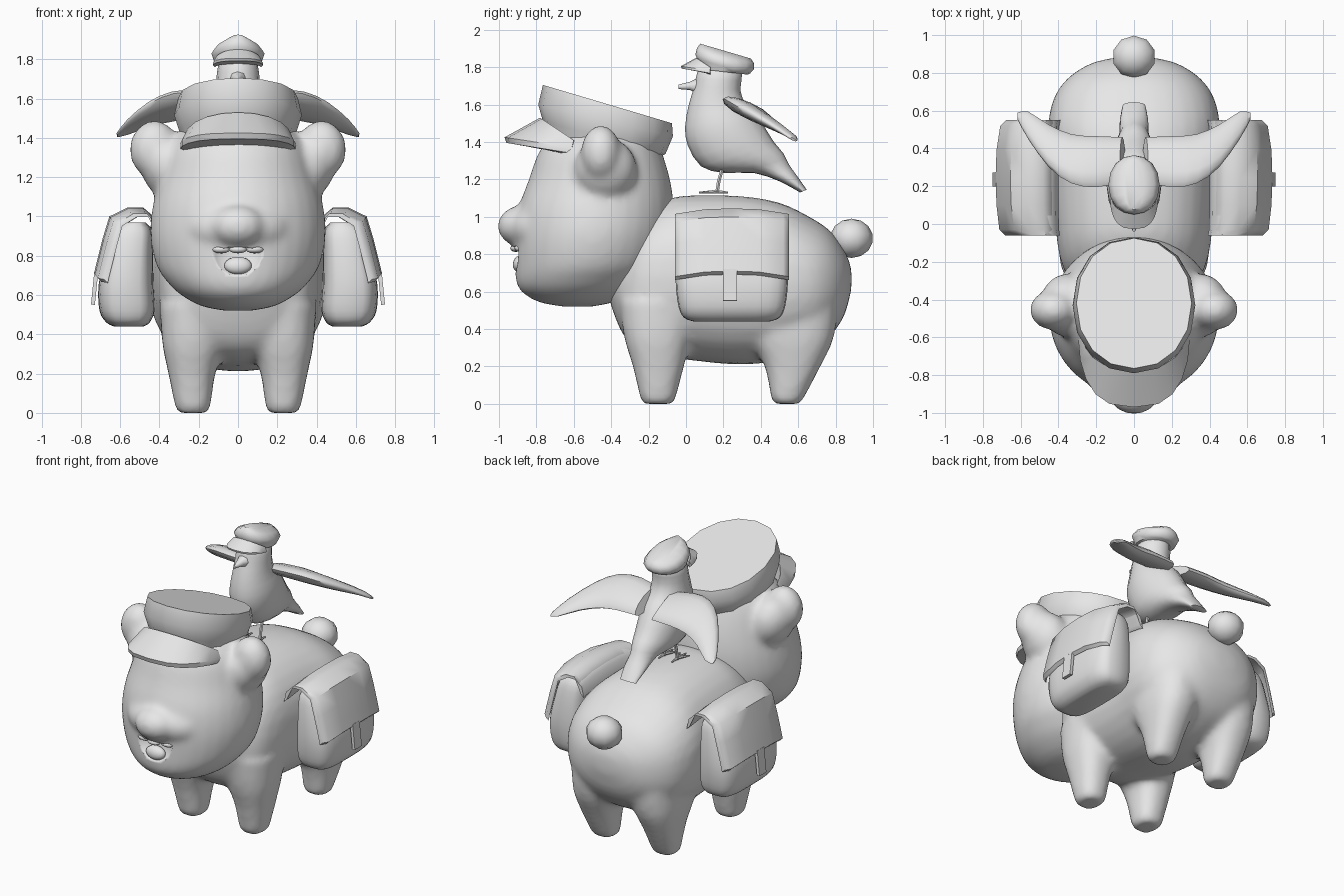
import bpy, bmesh, math
from mathutils import Vector, Matrix

if "Cube" in bpy.data.objects:
    bpy.data.objects.remove(bpy.data.objects["Cube"])

grey = bpy.data.materials.new("plain_grey")
grey.diffuse_color = (0.8, 0.8, 0.8, 1)
grey.use_nodes = True
grey.node_tree.nodes["Principled BSDF"].inputs["Base Color"].default_value = grey.diffuse_color


def finish(name, bm, angle=40):
    """Turn a bmesh into a named, shaded object."""
    bmesh.ops.recalc_face_normals(bm, faces=bm.faces[:])
    mesh = bpy.data.meshes.new(name)
    bm.to_mesh(mesh)
    bm.free()
    mesh.materials.append(grey)
    ob = bpy.data.objects.new(name, mesh)
    bpy.context.collection.objects.link(ob)
    bpy.ops.object.select_all(action='DESELECT')
    ob.select_set(True)
    bpy.context.view_layer.objects.active = ob
    bpy.ops.object.shade_smooth_by_angle(angle=math.radians(angle))
    return ob


def curve_through(rings, steps):
    """Add rings in between along a smooth curve."""
    r = [Vector([*c, *u, *v]) for c, u, v in rings]
    out = []
    for i in range(len(r) - 1):
        a, b, c, d = r[max(i - 1, 0)], r[i], r[i + 1], r[min(i + 2, len(r) - 1)]
        for k in range(steps):
            t = k / steps
            out.append(b + (c - a) * (t / 2) + (a * 2 - b * 5 + c * 4 - d) * (t * t / 2)
                       + (b * 3 - a - c * 3 + d) * (t ** 3 / 2))
    out.append(r[-1])
    return [(q[0:3], q[3:6], q[6:9]) for q in out]


def loft(bm, rings, n=20, power=1.0, steps=1):
    """Skin rings given as (centre, half axis u, half axis v)."""
    def sgn(c):
        return math.copysign(abs(c) ** power, c)
    loops = []
    for c, u, v in curve_through(rings, steps):
        c, u, v = Vector(c), Vector(u), Vector(v)
        ang = [2 * math.pi * i / n for i in range(n)]
        loops.append([bm.verts.new(c + u * sgn(math.cos(a)) + v * sgn(math.sin(a))) for a in ang])
    skin(bm, loops)


def skin(bm, loops):
    n = len(loops[0])
    for a, b in zip(loops, loops[1:]):
        for i in range(n):
            j = (i + 1) % n
            bm.faces.new((a[i], a[j], b[j], b[i]))
    bm.faces.new(loops[0])
    bm.faces.new(loops[-1])


def span(ya, za, yb, zb, rx, x=0):
    """Ring across x, running between two points of the side profile."""
    return ((x, (ya + yb) / 2, (za + zb) / 2), (0, (yb - ya) / 2, (zb - za) / 2), (rx, 0, 0))


def ball(bm, c, r, u=20, v=12, rot=Matrix()):
    bmesh.ops.create_uvsphere(bm, u_segments=u, v_segments=v, radius=1,
                              matrix=Matrix.Translation(c) @ rot @ Matrix.Diagonal((*r, 1)))


def blend(ob, voxel, steps):
    """Fuse overlapping volumes into one soft skin."""
    m = ob.modifiers.new("fuse", 'REMESH')
    m.mode, m.voxel_size, m.use_smooth_shade = 'VOXEL', voxel, True
    s = ob.modifiers.new("soften", 'SMOOTH')
    s.factor, s.iterations = 0.5, steps


# Body with four legs
bm = bmesh.new()
loft(bm, [span(*r) for r in (
    (-.41, .55, -.30, .95, .25), (-.33, .36, -.20, 1.04, .355), (-.20, .27, -.08, 1.10, .40),
    (.05, .23, .05, 1.115, .42), (.30, .21, .30, 1.11, .435), (.52, .235, .50, 1.075, .455),
    (.67, .29, .66, 1.0, .425), (.77, .36, .765, .93, .355), (.84, .46, .835, .84, .255),
    (.87, .55, .87, .77, .16), (.885, .62, .885, .71, .06))], 32, 0.88, 4)
front = ((0, -.23, -.07, .23, .075), (.03, -.245, -.055, .23, .09), (.2, -.285, -.01, .235, .12),
         (.35, -.33, .03, .225, .16), (.55, -.36, .10, .20, .20))
back = ((0, .47, .61, .23, .075), (.03, .455, .63, .23, .09), (.2, .42, .72, .235, .12),
        (.35, .34, .79, .225, .16), (.55, .25, .82, .20, .20))
for leg in (front, back):
    for s in (-1, 1):
        loft(bm, [span(a, z, b, z, rx, s * x) for z, a, b, x, rx in leg], 20, 0.85, 3)
blend(finish("body", bm), 0.022, 7)

# Tail
bm = bmesh.new()
ball(bm, (0, .885, .885), (.118, .115, .105), 10, 7)
finish("tail", bm, 60)

# Head with cheeks, nose and ears
bm = bmesh.new()
loft(bm, [span(a, z, b, z, rx) for z, a, b, rx in (
    (.52, -.66, -.50, .07), (.545, -.79, -.38, .19), (.60, -.88, -.26, .29),
    (.66, -.91, -.19, .355), (.75, -.915, -.12, .415), (.90, -.915, -.075, .447),
    (1.05, -.895, -.065, .435), (1.20, -.84, -.085, .395), (1.35, -.785, -.13, .35),
    (1.44, -.70, -.17, .28), (1.48, -.60, -.25, .18))], 32, 1, 4)
ball(bm, (0, -.76, .94), (.28, .195, .15))
ball(bm, (0, -.89, .95), (.14, .118, .108))
for s in (-1, 1):
    ball(bm, (s * .425, -.455, 1.34), (.128, .108, .15))
    ball(bm, (s * .35, -.43, 1.25), (.145, .17, .18), rot=Matrix.Rotation(s * .4, 4, 'Y'))
head = finish("head", bm)
blend(head, 0.02, 11)

# Mouth opening with a flat upper lip, tongue and teeth
bm = bmesh.new()
ball(bm, (0, -.94, .83), (.15, .09, .14), 28, 20)
for v in bm.verts:
    v.co.z = min(v.co.z, .845 - abs(v.co.x) * .1)
cutter = finish("mouth_cutter", bm)
cutter.hide_render = True
cutter.hide_viewport = True
cut = head.modifiers.new("mouth", 'BOOLEAN')
cut.operation, cut.object = 'DIFFERENCE', cutter
bm = bmesh.new()
ball(bm, (0, -.89, .75), (.07, .035, .045), rot=Matrix.Rotation(-.3, 4, 'X'))
finish("tongue", bm, 60)
bm = bmesh.new()
for x in (-.085, 0, .085):
    ball(bm, (x, -.91 + abs(x) * .25, .832), (.048, .03, .02), 10, 6)
finish("teeth", bm, 60)


def cap(name, centre, k, crown, angle):
    """Peaked cap: tilted crown plus a curved visor, scaled by k."""
    place = Matrix.Translation(centre) @ Matrix.Scale(k, 4)
    bm = bmesh.new()
    loft(bm, [span(*r) for r in crown], 16, 0.95)
    bm.transform(place)
    finish(name + "_crown", bm, angle)
    bm = bmesh.new()
    loops = []
    for i in range(11):
        a = math.pi * i / 10
        c, s = math.cos(a), math.sin(a)
        w = math.copysign(abs(c) ** .7, c)
        loops.append([bm.verts.new(p) for p in (
            (.27 * c, -.17 - .18 * s, -.11 + .12 * s), (.295 * w, -.18 - .36 * s, -.15 + .055 * s),
            (.295 * w, -.18 - .35 * s, -.18 + .055 * s), (.27 * c, -.17 - .14 * s, -.20 + .04 * s))])
    skin(bm, loops)
    bm.transform(place)
    finish(name + "_visor", bm, 35)


base = ((-.30, -.13, .29, -.20, .27), (-.335, -.01, .32, -.185, .295))
cap("large_cap", (0, -.43, 1.52), 1,
    (*base, (-.36, .08, .36, -.09, .325), (-.335, .185, .355, -.02, .305)), 35)
cap("small_cap", (0, .205, 1.846), .43,
    (*base, (-.36, .05, .37, -.13, .315), (-.34, .13, .37, -.06, .25), (-.30, .185, .33, 0, .12)), 60)

# Saddle bags: pouch, folded flap and strap on each side
for s, side in ((1, "right"), (-1, "left")):
    bm = bmesh.new()
    loft(bm, [((s * x, .245, z), (rx, 0, 0), (0, ry, 0)) for z, x, rx, ry in (
        (.44, .555, .075, .20), (.46, .56, .11, .255), (.52, .565, .14, .285),
        (.65, .57, .14, .30), (.80, .555, .122, .292), (.92, .54, .105, .27),
        (.97, .53, .06, .24))], 24, .55, 3)
    finish(side + "_bag_pouch", bm, 60)

    bm = bmesh.new()
    outer = ((.42, .92), (.435, .99), (.48, 1.03), (.56, 1.03), (.65, .985), (.685, .87),
             (.71, .77), (.728, .695))
    inner = [(x - .02, z - .018) for x, z in outer[::-1]]
    loops = []
    for y, dx, dz in ((-.06, -.045, -.015), (-.03, -.015, -.01), (.10, .0, .01), (.245, .005, .015),
                      (.39, 0, .01), (.52, -.02, -.01), (.55, -.05, -.015)):
        loops.append([bm.verts.new((s * (x + dx * min(1, max(.2, (x - .4) * 4))), y, z + dz))
                      for x, z in (*outer, *inner)])
    skin(bm, loops)
    finish(side + "_bag_flap", bm, 45)

    bm = bmesh.new()
    bmesh.ops.create_cube(bm, size=1, matrix=Matrix.Translation((s * .73, .235, .635))
                          @ Matrix.Rotation(s * -.1, 4, 'Y') @ Matrix.Diagonal((.02, .075, .17, 1)))
    finish(side + "_bag_strap", bm)

# Bird body, from crown of the head down to the tail tip
bm = bmesh.new()
loft(bm, [span(*r) for r in (
    (.10, 1.83, .25, 1.83, .05), (.06, 1.77, .30, 1.77, .10), (.045, 1.70, .29, 1.68, .11),
    (.015, 1.60, .32, 1.60, .12), (-.005, 1.48, .37, 1.55, .14), (.01, 1.38, .42, 1.48, .145),
    (.08, 1.27, .47, 1.40, .135), (.20, 1.235, .52, 1.34, .11), (.36, 1.235, .55, 1.28, .08),
    (.50, 1.19, .60, 1.21, .075), (.61, 1.13, .645, 1.145, .06))], 16, 1, 2)
finish("bird_body", bm, 60)

# Beak
bm = bmesh.new()
loft(bm, [((0, .08, 1.70), (.05, 0, 0), (0, 0, .05)), ((0, .02, 1.70), (.028, 0, 0), (0, 0, .022)),
          ((0, -.04, 1.695), (.006, 0, 0), (0, 0, .012))], 8)
finish("beak", bm, 60)

# Wings, root to tip: x, leading edge, trailing edge, half thickness
for s, side in ((1, "right"), (-1, "left")):
    bm = bmesh.new()
    rings = []
    for x, ya, za, yb, zb, t in (
            (.06, .22, 1.61, .46, 1.51, .035), (.20, .195, 1.63, .465, 1.51, .04),
            (.33, .215, 1.625, .475, 1.495, .038), (.45, .30, 1.575, .525, 1.465, .03),
            (.56, .45, 1.49, .595, 1.42, .016), (.615, .55, 1.425, .59, 1.405, .006)):
        rings.append(((s * x, (ya + yb) / 2, (za + zb) / 2),
                      (0, (yb - ya) / 2, (zb - za) / 2), (s * t * .4, t * .4, t)))
    loft(bm, rings, 12, 1, 2)
    finish(side + "_wing", bm, 60)

    # Bird leg and toes
    bm = bmesh.new()
    loft(bm, [((s * .05, y, z), (.011, 0, 0), (0, .011, 0))
              for y, z in ((.165, 1.125), (.175, 1.19), (.20, 1.28))], 6)
    for dx, dy in ((-.035, -.08), (0, -.095), (.035, -.08), (0, .06)):
        loft(bm, [((s * .05, .165, 1.135), (.011, 0, 0), (0, 0, .011)),
                  ((s * .05 + dx, .165 + dy, 1.13), (.005, 0, 0), (0, 0, .005))], 6)
    finish(side + "_bird_foot", bm)
